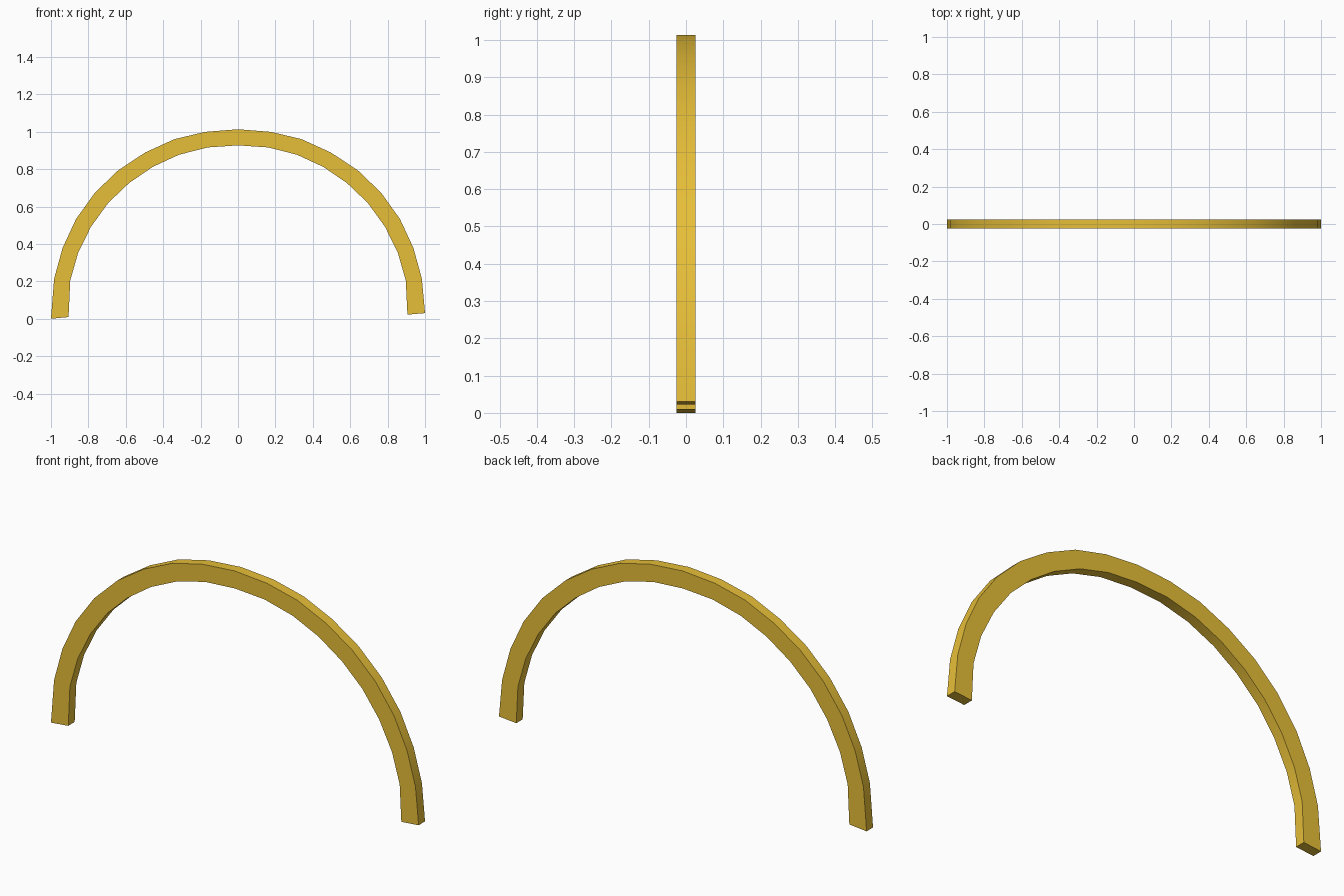
import bpy, bmesh, math

if "Cube" in bpy.data.objects:
    bpy.data.objects.remove(bpy.data.objects["Cube"])

HALF_DEPTH = 0.025

# Side stations from the crown down to just above the foot: (outer x, z), (inner x, z)
side = [
    ((0.176, 0.999), (0.162, 0.916)),
    ((0.340, 0.960), (0.315, 0.877)),
    ((0.496, 0.889), (0.456, 0.812)),
    ((0.640, 0.794), (0.583, 0.725)),
    ((0.765, 0.674), (0.694, 0.619)),
    ((0.866, 0.533), (0.786, 0.492)),
    ((0.938, 0.378), (0.855, 0.352)),
    ((0.983, 0.214), (0.897, 0.204)),
]
crown = ((0, 1.013), (0, 0.927))
left_foot = ((-1.0, 0.0), (-0.906, 0.009))
right_foot = ((1.0, 0.030), (0.906, 0.022))

# Full arch profile, left foot to right foot
left = [tuple((-x, z) for x, z in s) for s in reversed(side)]
stations = [left_foot] + left + [crown] + side + [right_foot]

# Loft square rings along the stations
bm = bmesh.new()
rings = []
for (ox, oz), (ix, iz) in stations:
    rings.append([bm.verts.new(p) for p in (
        (ox, -HALF_DEPTH, oz), (ox, HALF_DEPTH, oz),
        (ix, HALF_DEPTH, iz), (ix, -HALF_DEPTH, iz))])
for a, b in zip(rings, rings[1:]):
    for i in range(4):
        j = (i + 1) % 4
        bm.faces.new((a[i], a[j], b[j], b[i]))
bm.faces.new(rings[0])
bm.faces.new(rings[-1])
bmesh.ops.recalc_face_normals(bm, faces=bm.faces)

mesh = bpy.data.meshes.new("arch_handle")
bm.to_mesh(mesh)
bm.free()
arch = bpy.data.objects.new("arch_handle", mesh)
bpy.context.collection.objects.link(arch)

# Golden colour
gold = bpy.data.materials.new("gold")
gold.diffuse_color = (0.8, 0.52, 0.04, 1)
gold.use_nodes = True
gold.node_tree.nodes["Principled BSDF"].inputs["Base Color"].default_value = gold.diffuse_color
mesh.materials.append(gold)

# Smooth along the bend, sharp at the corners
bpy.context.view_layer.objects.active = arch
arch.select_set(True)
bpy.ops.object.shade_smooth_by_angle(angle=math.radians(30))
